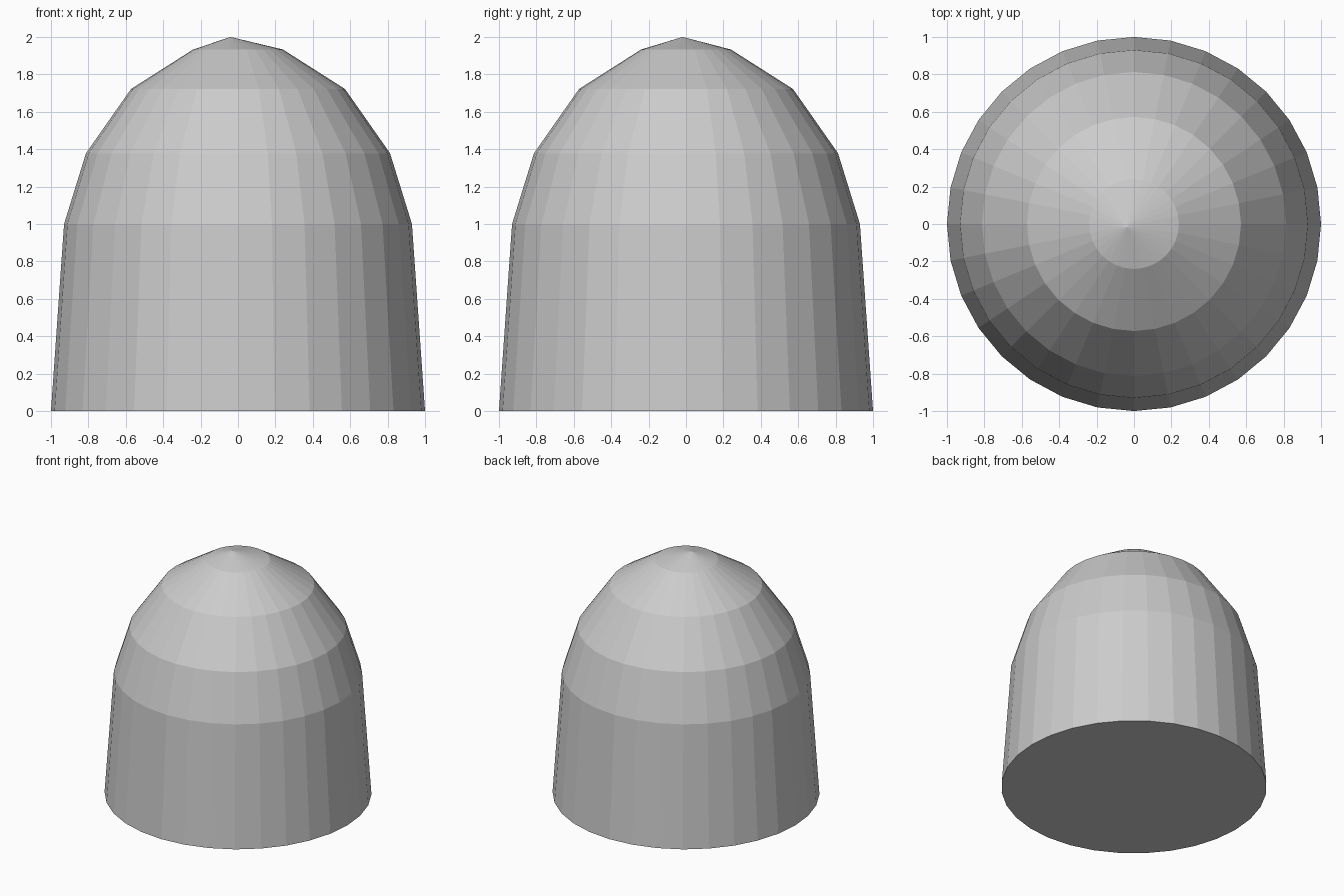
import bpy, bmesh
from math import sin, cos, tau

if "Cube" in bpy.data.objects:
    bpy.data.objects.remove(bpy.data.objects["Cube"])

SIDES = 32
# Profile rings from base to crown: (radius, height)
PROFILE = [(1.0, 0.0), (0.93, 1.0), (0.813, 1.378), (0.572, 1.722), (0.24, 1.933)]
APEX = (-0.04, -0.018, 2.0)

bm = bmesh.new()
rings = [[bm.verts.new((r * cos(tau * i / SIDES), r * sin(tau * i / SIDES), z))
          for i in range(SIDES)] for r, z in PROFILE]

# Closed flat base
bm.faces.new(rings[0][::-1])

# Tapered wall and dome bands
for low, high in zip(rings, rings[1:]):
    for i in range(SIDES):
        j = (i + 1) % SIDES
        bm.faces.new((low[i], low[j], high[j], high[i]))

# Crown fan to the slightly off-centre tip
tip = bm.verts.new(APEX)
for i in range(SIDES):
    bm.faces.new((rings[-1][i], rings[-1][(i + 1) % SIDES], tip))

mesh = bpy.data.meshes.new("dome_body")
bm.to_mesh(mesh)
bm.free()
bpy.context.collection.objects.link(bpy.data.objects.new("dome_body", mesh))
